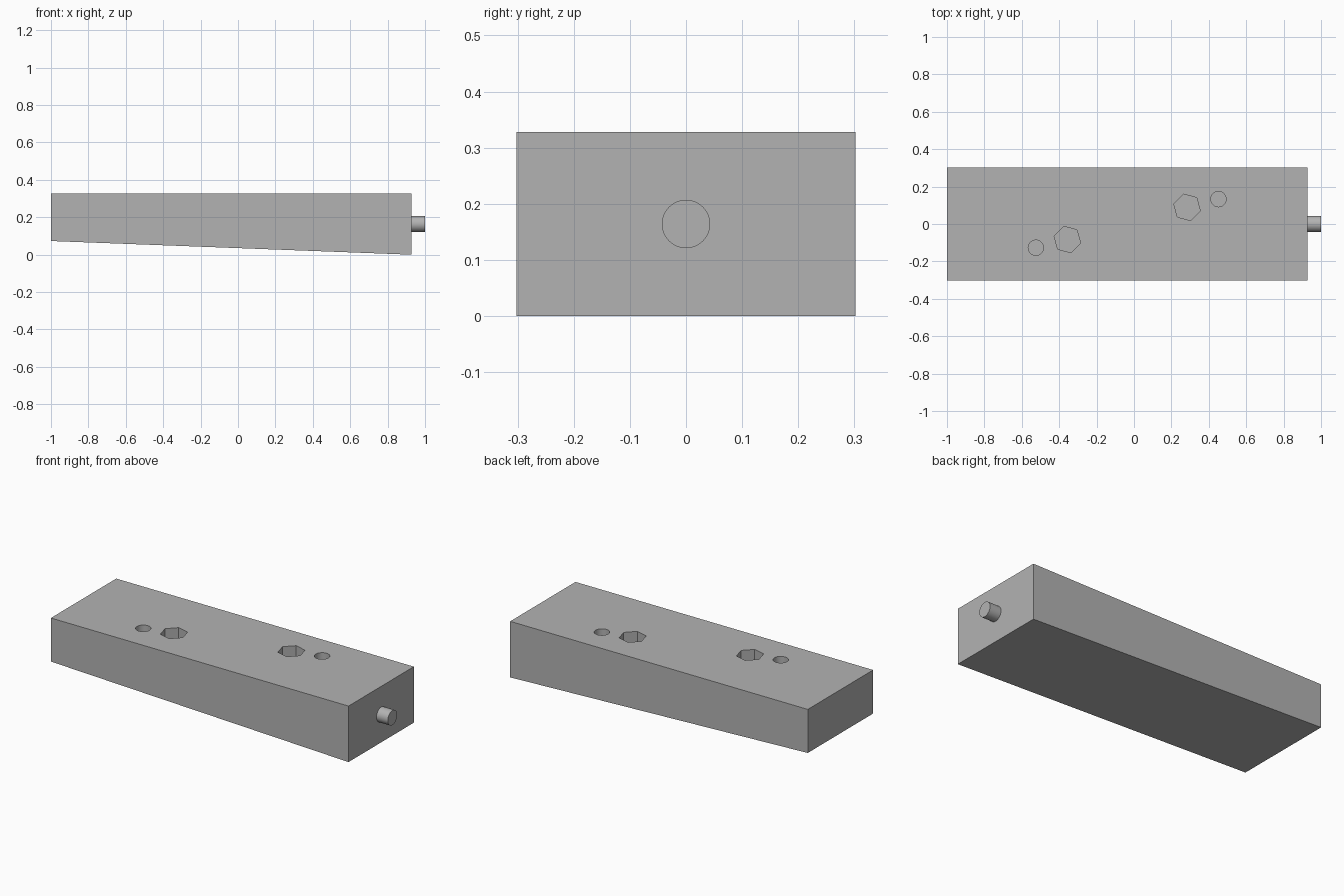
import bpy
import bmesh
from math import radians
from mathutils import Matrix

old = bpy.data.objects.get("Cube")
if old:
    bpy.data.objects.remove(old, do_unlink=True)

GREY = (0.45, 0.45, 0.45, 1)
grey = bpy.data.materials.new("plain grey")
grey.use_nodes = True
grey.diffuse_color = GREY
grey.node_tree.nodes["Principled BSDF"].inputs["Base Color"].default_value = GREY

LEFT, RIGHT, TOP, HALF_WIDTH = -1.0, 0.927, 0.328, 0.302
MID_X = (LEFT + RIGHT) / 2


def add_object(name, bm):
    bmesh.ops.recalc_face_normals(bm, faces=bm.faces)
    mesh = bpy.data.meshes.new(name)
    bm.to_mesh(mesh)
    bm.free()
    mesh.materials.append(grey)
    obj = bpy.data.objects.new(name, mesh)
    bpy.context.collection.objects.link(obj)
    return obj


def prism(name, sides, radius, depth, matrix):
    bm = bmesh.new()
    bmesh.ops.create_cone(bm, cap_ends=True, segments=sides, radius1=radius,
                          radius2=radius, depth=depth, matrix=matrix)
    return add_object(name, bm)


def smooth(obj):
    bpy.ops.object.select_all(action="DESELECT")
    obj.select_set(True)
    bpy.context.view_layer.objects.active = obj
    bpy.ops.object.shade_smooth_by_angle(angle=radians(30))


# Wedge-bottomed block, extruded from its side profile
bm = bmesh.new()
profile = [(LEFT, 0.073), (RIGHT, 0), (RIGHT, TOP), (LEFT, TOP)]
side = bm.faces.new([bm.verts.new((x, -HALF_WIDTH, z)) for x, z in profile])
extruded = bmesh.ops.extrude_face_region(bm, geom=[side])["geom"]
bmesh.ops.translate(bm, vec=(0, 2 * HALF_WIDTH, 0),
                    verts=[v for v in extruded if isinstance(v, bmesh.types.BMVert)])
block = add_object("block", bm)

# Blind sockets in the top, repeated by half a turn about the block's middle
HOLE_DEPTH = 0.12
for turn in (1, -1):
    for name, sides, radius, dx, dy in (("hex_socket_cutter", 6, 0.073, 0.32, 0.086),
                                        ("round_hole_cutter", 48, 0.041, 0.488, 0.13)):
        place = Matrix.Translation((MID_X + turn * dx, turn * dy + 0.003, TOP))
        cutter = prism(name, sides, radius, 2 * HOLE_DEPTH,
                       place @ Matrix.Rotation(radians(15), 4, "Z"))
        cutter.hide_render = True
        cut = block.modifiers.new(name, "BOOLEAN")
        cut.operation = "DIFFERENCE"
        cut.solver = "EXACT"
        cut.object = cutter
        bpy.ops.object.select_all(action="DESELECT")
        bpy.context.view_layer.objects.active = block
        block.select_set(True)
        bpy.ops.object.modifier_apply(modifier=cut.name)
        bpy.data.objects.remove(cutter, do_unlink=True)
smooth(block)

# Peg on the tall end
PEG_LENGTH = 1 - RIGHT
peg = prism("end_peg", 48, 0.043, PEG_LENGTH,
            Matrix.Translation((RIGHT + PEG_LENGTH / 2, 0, TOP / 2))
            @ Matrix.Rotation(radians(90), 4, "Y"))
smooth(peg)
